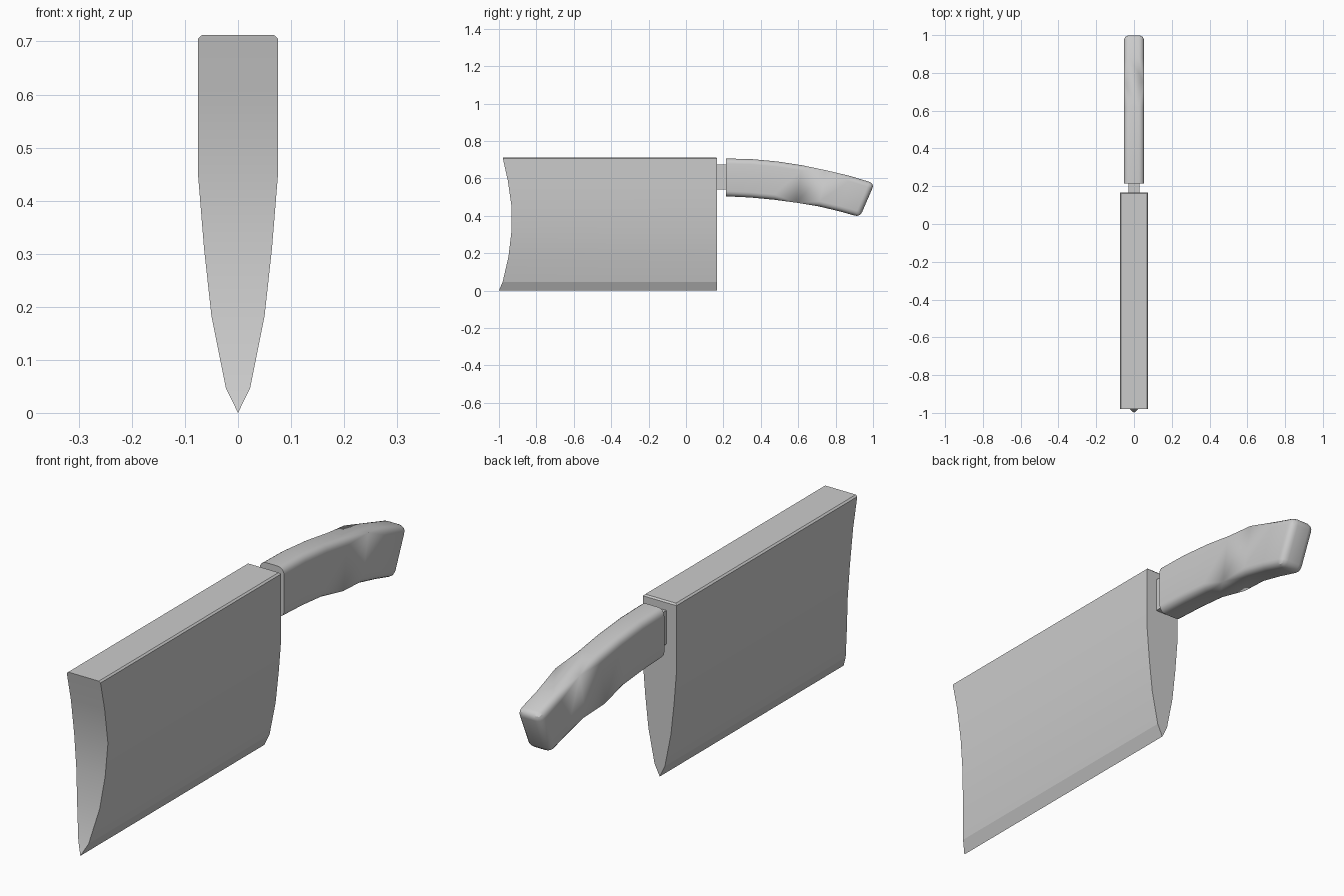
import bpy, bmesh

if "Cube" in bpy.data.objects:
    bpy.data.objects.remove(bpy.data.objects["Cube"])

def loft(name, rings, bevel=0.0):
    """Skin a list of 4-point rings, cap both ends; optionally round long and last-end edges."""
    bm = bmesh.new()
    vs = [[bm.verts.new(p) for p in ring] for ring in rings]
    for a, b in zip(vs, vs[1:]):
        for i in range(4):
            j = (i + 1) % 4
            bm.faces.new((a[i], a[j], b[j], b[i]))
    bm.faces.new(vs[0])
    bm.faces.new(vs[-1])
    if bevel:
        edges = [bm.edges.get((a[i], b[i])) for a, b in zip(vs, vs[1:]) for i in range(4)]
        edges += [bm.edges.get((vs[-1][i], vs[-1][(i + 1) % 4])) for i in range(4)]
        bmesh.ops.bevel(bm, geom=edges, offset=bevel, segments=4, profile=0.5, affect='EDGES')
    bmesh.ops.remove_doubles(bm, verts=bm.verts[:], dist=0.0005)
    bmesh.ops.recalc_face_normals(bm, faces=bm.faces[:])
    mesh = bpy.data.meshes.new(name)
    bm.to_mesh(mesh)
    bm.free()
    ob = bpy.data.objects.new(name, mesh)
    bpy.context.collection.objects.link(ob)
    bpy.ops.object.select_all(action='DESELECT')
    ob.select_set(True)
    bpy.context.view_layer.objects.active = ob
    bpy.ops.object.shade_smooth_by_angle(angle=0.44 if bevel else 0.2)
    return ob

# Blade: (z, half thickness, front y, back y) from cutting edge to spine
blade = [(0.0, 0.0, -1.0, 0.167), (0.047, 0.023, -0.98, 0.167),
         (0.182, 0.05, -0.949, 0.167), (0.31, 0.064, -0.934, 0.167),
         (0.445, 0.075, -0.932, 0.167), (0.59, 0.075, -0.953, 0.167),
         (0.706, 0.075, -0.979, 0.167), (0.712, 0.068, -0.98, 0.161)]
loft("blade", [[(-x, yf, z), (x, yf, z), (x, yb, z), (-x, yb, z)]
               for z, x, yf, yb in blade])

# Tang joining blade and handle
loft("tang", [[(-0.03, y, 0.54), (0.03, y, 0.54), (0.03, y, 0.675), (-0.03, y, 0.675)]
              for y in (0.15, 0.24)])

# Handle: (top y, top z, bottom y, bottom z), curving down to a slanted butt
handle = [(0.215, 0.706, 0.215, 0.504), (0.35, 0.703, 0.34, 0.498),
          (0.49, 0.69, 0.47, 0.486), (0.62, 0.67, 0.59, 0.470),
          (0.75, 0.643, 0.71, 0.450), (0.88, 0.612, 0.82, 0.424),
          (1.008, 0.573, 0.93, 0.393)]
w = 0.054
loft("handle", [[(-w, yb, zb), (w, yb, zb), (w, yt, zt), (-w, yt, zt)]
                for yt, zt, yb, zb in handle], bevel=0.028)
